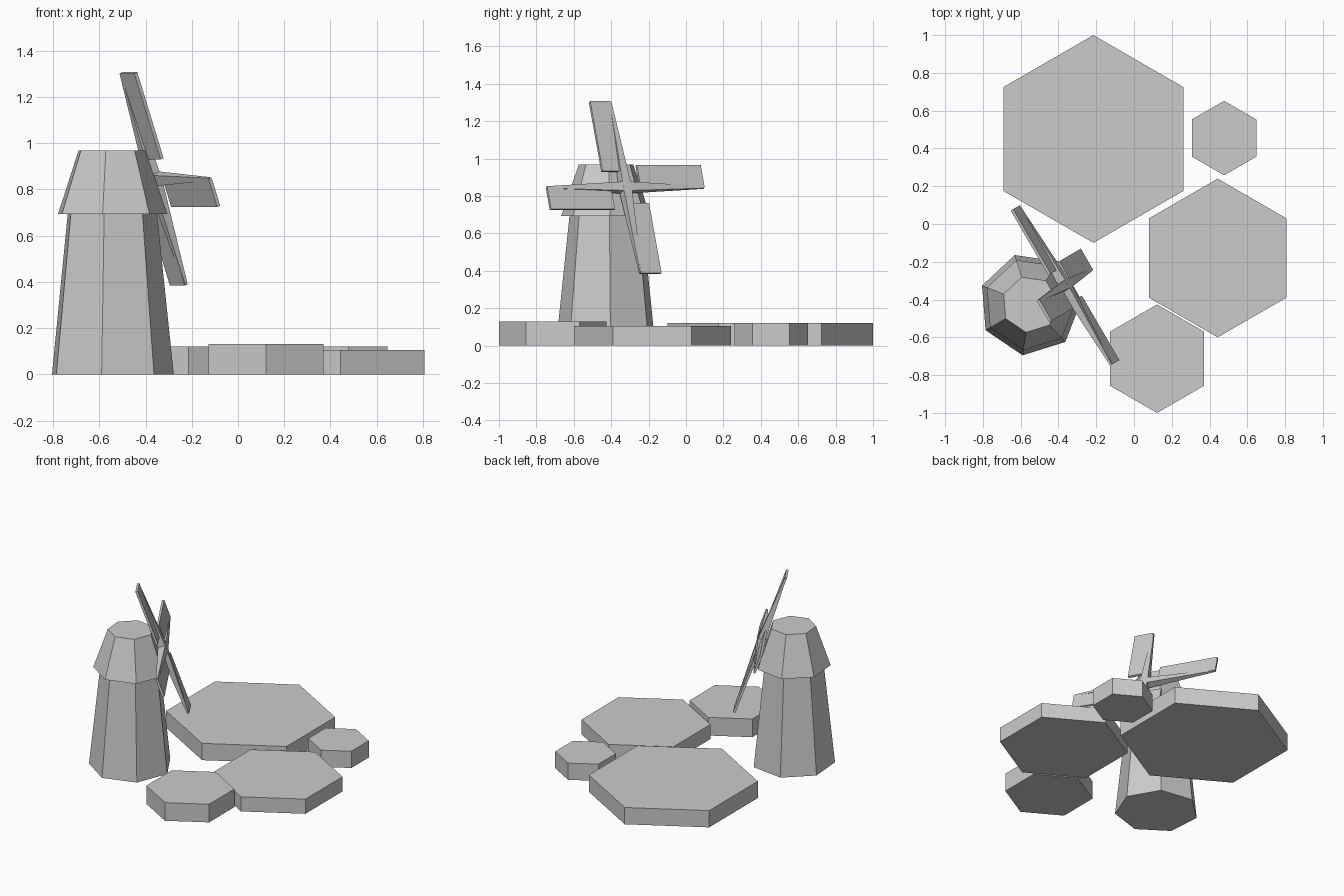
import bpy, bmesh, math
from mathutils import Matrix, Vector

if "Cube" in bpy.data.objects:
    bpy.data.objects.remove(bpy.data.objects["Cube"])


def loft(name, sides, rings, start, matrix=Matrix()):
    """Closed solid from stacked regular polygons; rings = [(radius, z), ...]."""
    bm = bmesh.new()
    loops = []
    for r, z in rings:
        loops.append([bm.verts.new((r * math.cos(start + math.tau * i / sides),
                                    r * math.sin(start + math.tau * i / sides), z))
                      for i in range(sides)])
    bm.faces.new(loops[0][::-1])
    bm.faces.new(loops[-1])
    for a, b in zip(loops, loops[1:]):
        for i in range(sides):
            j = (i + 1) % sides
            bm.faces.new((a[i], a[j], b[j], b[i]))
    return finish(name, bm, matrix)


def box(name, lo, hi, matrix):
    lo, hi = Vector(lo), Vector(hi)
    bm = bmesh.new()
    bmesh.ops.create_cube(bm, size=1)
    bmesh.ops.scale(bm, vec=hi - lo, verts=bm.verts)
    bmesh.ops.translate(bm, vec=(lo + hi) / 2, verts=bm.verts)
    return finish(name, bm, matrix)


def finish(name, bm, matrix):
    bmesh.ops.recalc_face_normals(bm, faces=bm.faces)
    mesh = bpy.data.meshes.new(name)
    bm.to_mesh(mesh)
    bm.free()
    ob = bpy.data.objects.new(name, mesh)
    ob.matrix_world = matrix
    bpy.context.collection.objects.link(ob)
    return ob


# Hexagonal field slabs: x, y, radius, height
fields = [(-0.215, 0.45, 0.55, 0.12), (0.477, 0.455, 0.197, 0.12),
          (0.443, -0.18, 0.42, 0.105), (0.122, -0.713, 0.287, 0.13)]
for k, (x, y, r, h) in enumerate(fields):
    loft(f"field_{k + 1}", 6, [(r, 0), (r, h)], math.pi / 6,
         Matrix.Translation((x, y, 0)))

# Seven-sided tower and overhanging cap
axis = Matrix.Translation((-0.55, -0.425, 0))
turn = math.radians(4.5)
loft("tower", 7, [(0.273, 0), (0.2, 0.695)], turn, axis)
loft("cap", 7, [(0.245, 0.693), (0.15, 0.968)], turn, axis)

# Sail wheel frame: local x = right, y = up, z = out of the tower
az, tilt = math.radians(30.2), math.radians(19.5)
right = Vector((-math.sin(az), math.cos(az), 0))
out = Vector((math.cos(az) * math.cos(tilt), math.sin(az) * math.cos(tilt), math.sin(tilt)))
up = out.cross(right)
wheel = Matrix.Translation((-0.365, -0.325, 0.845)) @ Matrix((right, up, out)).transposed().to_4x4()

# Short axle into the cap
box("axle", (-0.02, -0.02, -0.08), (0.02, 0.02, 0.01), wheel)

# Four tapered spars, each with a sail along one side
for k in range(4):
    m = wheel @ Matrix.Rotation(k * math.pi / 2, 4, 'Z')
    loft(f"spar_{k + 1}", 4, [(0.037, 0), (0.008, 0.485)], math.pi / 4,
         m @ Matrix.Rotation(-math.pi / 2, 4, 'X'))
    box(f"sail_{k + 1}", (-0.126, 0.092, -0.008), (0, 0.487, 0.008), m)
